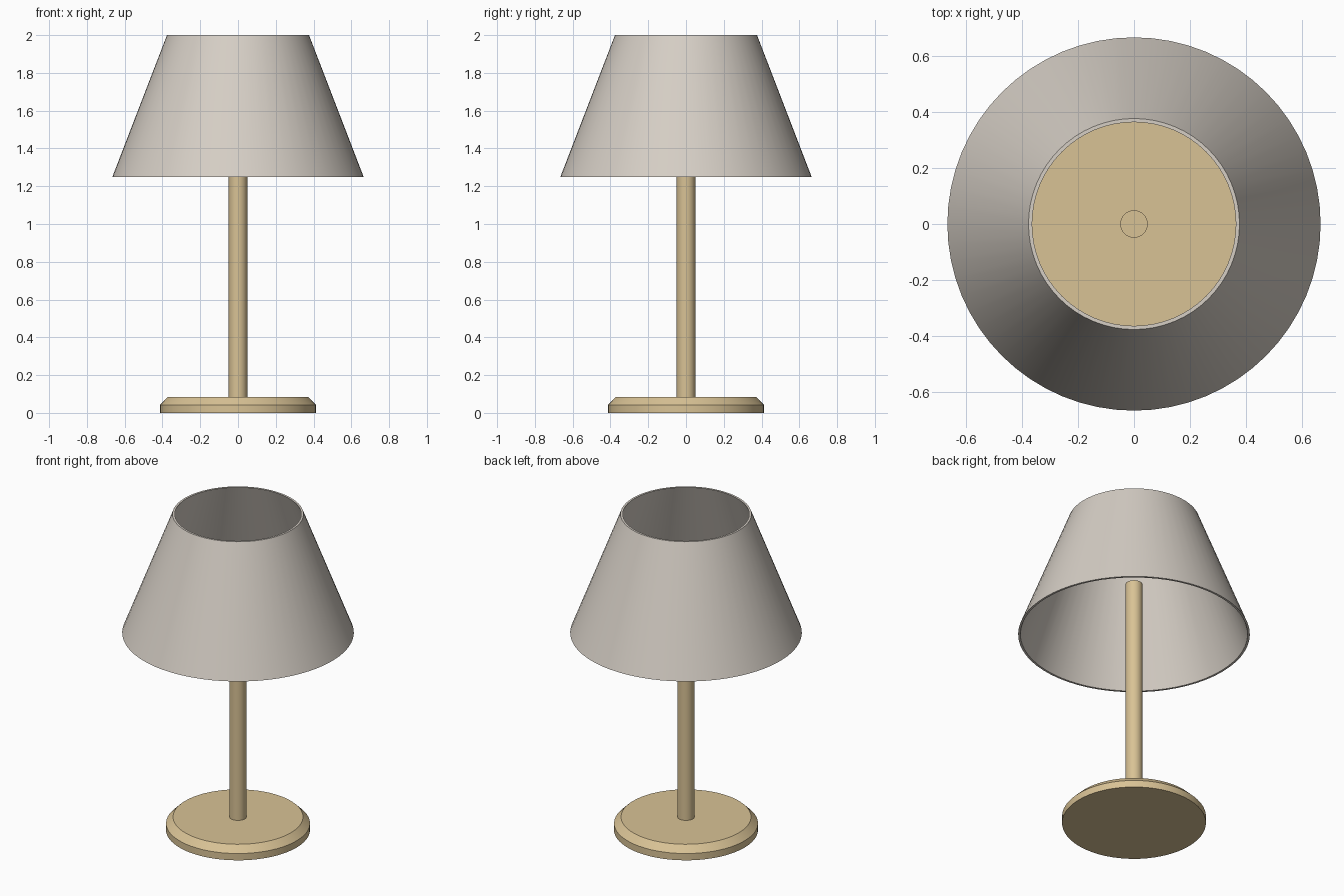
import bpy
import math

if "Cube" in bpy.data.objects:
    bpy.data.objects.remove(bpy.data.objects["Cube"])


def make_material(name, rgb):
    mat = bpy.data.materials.new(name)
    mat.use_nodes = True
    mat.diffuse_color = (*rgb, 1)
    mat.node_tree.nodes["Principled BSDF"].inputs["Base Color"].default_value = (*rgb, 1)
    return mat


def lathe(name, profile, mat, sides, closed=False):
    """Spin an (radius, height) profile, listed bottom to top on the outside, around z."""
    verts, faces = [], []
    n = len(profile)
    for i in range(sides):
        a = math.tau * i / sides
        verts += [(r * math.cos(a), r * math.sin(a), z) for r, z in profile]
    for i in range(sides):
        j = (i + 1) % sides
        for k in range(n if closed else n - 1):
            m = (k + 1) % n
            faces.append((i * n + k, j * n + k, j * n + m, i * n + m))
    if not closed:
        faces.append([i * n for i in reversed(range(sides))])
        faces.append([i * n + n - 1 for i in range(sides)])
    mesh = bpy.data.meshes.new(name)
    mesh.from_pydata(verts, [], faces)
    mesh.materials.append(mat)
    obj = bpy.data.objects.new(name, mesh)
    bpy.context.collection.objects.link(obj)
    bpy.ops.object.select_all(action="DESELECT")
    obj.select_set(True)
    bpy.context.view_layer.objects.active = obj
    bpy.ops.object.shade_smooth_by_angle(angle=math.radians(30))
    return obj


wood = make_material("pale wood", (0.69, 0.54, 0.30))
fabric = make_material("warm grey fabric", (0.67, 0.62, 0.56))

# Round foot with a bevelled top edge
lathe("base", [(0.413, 0), (0.413, 0.043), (0.373, 0.083)], wood, 64)

# Straight stem ending inside the shade
lathe("stem", [(0.049, 0.083), (0.049, 1.58)], wood, 32)

# Open tapered shade with a thin wall
lathe("shade", [(0.665, 1.25), (0.376, 2), (0.363, 2), (0.652, 1.25)], fabric, 64, closed=True)
